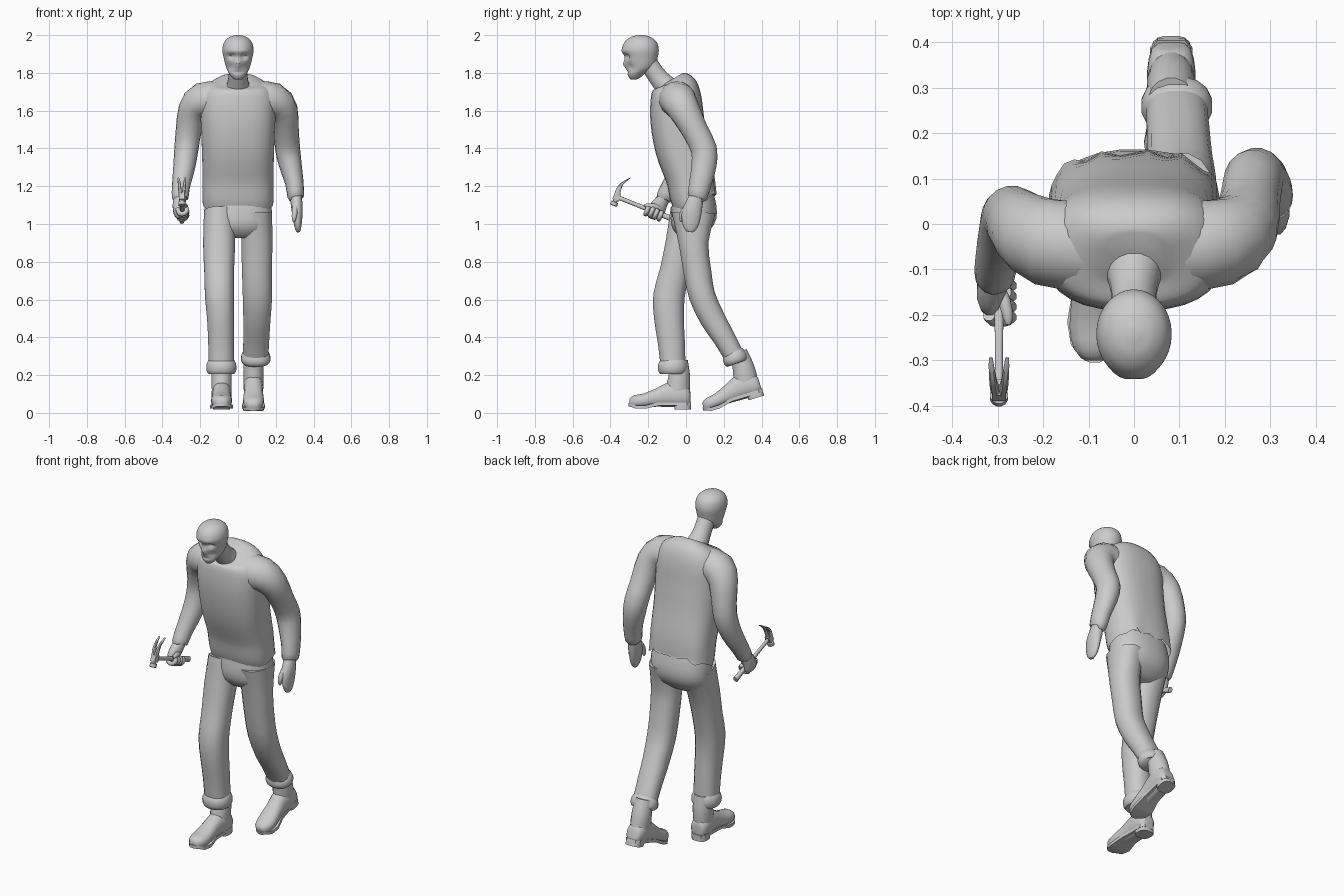
import bpy, bmesh, math
from mathutils import Vector, Matrix

X, Y, Z = Vector((1, 0, 0)), Vector((0, 1, 0)), Vector((0, 0, 1))


def finish(name, bm, angle=50):
    bmesh.ops.recalc_face_normals(bm, faces=bm.faces)
    me = bpy.data.meshes.new(name)
    bm.to_mesh(me)
    bm.free()
    ob = bpy.data.objects.new(name, me)
    bpy.context.collection.objects.link(ob)
    bpy.ops.object.select_all(action='DESELECT')
    ob.select_set(True)
    bpy.context.view_layer.objects.active = ob
    bpy.ops.object.shade_smooth_by_angle(angle=math.radians(angle))
    return ob


def sample(rings, steps):
    """Catmull-Rom interpolation of (x, y, z, ru, rv) rings."""
    out, n = [], len(rings)
    for i in range(n - 1):
        quad = [rings[max(i - 1, 0)], rings[i], rings[i + 1], rings[min(i + 2, n - 1)]]
        for s in range(steps):
            t = s / steps
            out.append([0.5 * (2 * b + (c - a) * t + (2 * a - 5 * b + 4 * c - d) * t * t
                               + (3 * b - a - 3 * c + d) * t ** 3) for a, b, c, d in zip(*quad)])
    return out + [list(rings[-1])]


def loft(name, rings, ref=X, sides=16, steps=2, power=2.0, flat=None, open_start=False,
         deform=None, matrix=None, angle=50):
    """Skin elliptical cross-sections along a path; ru lies along ref."""
    pts = sample(rings, steps)
    bm, loops = bmesh.new(), []
    for i, p in enumerate(pts):
        t = flat or (Vector(pts[min(i + 1, len(pts) - 1)][:3]) - Vector(pts[max(i - 1, 0)][:3])).normalized()
        u = (ref - t * ref.dot(t)).normalized()
        v = t.cross(u)
        loop = []
        for k in range(sides):
            a = 2 * math.pi * (k + 0.5) / sides
            c, s = math.cos(a), math.sin(a)
            cu = math.copysign(abs(c) ** (2 / power), c) * max(p[3], .002)
            sv = math.copysign(abs(s) ** (2 / power), s) * max(p[4], .002)
            co = Vector(p[:3]) + u * cu + v * sv
            loop.append(bm.verts.new(deform(co) if deform else co))
        loops.append(loop)
    for a, b in zip(loops, loops[1:]):
        for k in range(sides):
            bm.faces.new((a[k], a[(k + 1) % sides], b[(k + 1) % sides], b[k]))
    if not open_start:
        bm.faces.new(loops[0])
    bm.faces.new(loops[-1])
    if matrix:
        bm.transform(matrix)
    return finish(name, bm, angle)


def block(name, size, matrix):
    bm = bmesh.new()
    bmesh.ops.create_cube(bm, size=1)
    bm.transform(matrix @ Matrix.Diagonal((*size, 1)))
    return finish(name, bm, 30)


# head with eye hollows, cheeks and a mouth line pressed into the front
def face(co):
    if co.y > -.25:
        return co
    def bump(x, z, sx, sz):
        return math.exp(-((abs(co.x) - x) / sx) ** 2 - ((co.z - z) / sz) ** 2)
    co.y += .022 * bump(.033, 1.888, .017, .013) + .010 * bump(.04, 1.83, .018, .02)
    co.y += .006 * bump(0, 1.803, .03, .006) - .020 * bump(0, 1.845, .011, .02)
    co.y -= .006 * bump(.03, 1.913, .025, .01)
    return co


loft("head", [(0, -.277, 1.764, .016, .014), (0, -.272, 1.775, .03, .03), (0, -.264, 1.795, .046, .046),
              (0, -.24, 1.83, .063, .075), (0, -.238, 1.88, .076, .088), (0, -.242, 1.925, .083, .098),
              (0, -.24, 1.965, .072, .084), (0, -.24, 1.99, .045, .052), (0, -.24, 2.0, .012, .014)],
     sides=40, steps=5, flat=Z, deform=face)
loft("neck", [(0, -.07, 1.69, .075, .07), (0, -.125, 1.75, .056, .056), (0, -.165, 1.8, .049, .05),
              (0, -.21, 1.87, .05, .05)])


# sweater, open at the hem, with folds at the lower back
def folds(co):
    back = max(0, min(1, (co.y - .06) / .06)) * max(0, min(1, (1.32 - co.z) / .2))
    co.y += .010 * back * math.sin(co.x * 75)
    co.z += .014 * back * math.sin(co.x * 60 + 1)
    return co


loft("sweater", [(0, .05, 1.11, .187, .117), (0, .036, 1.15, .188, .122), (0, .02, 1.25, .188, .128),
                 (0, -.022, 1.4, .192, .141), (0, -.046, 1.55, .198, .143), (0, -.052, 1.66, .198, .136),
                 (0, -.055, 1.72, .175, .122), (0, -.062, 1.752, .13, .098), (0, -.07, 1.768, .065, .06)],
     sides=32, steps=3, power=2.6, open_start=True, deform=folds)

# trousers: seat, two legs, rolled cuffs
loft("trouser_seat", [(0, .04, 1.17, .165, .105), (0, .043, 1.1, .178, .118), (0, .04, 1.03, .18, .122),
                      (0, .03, .97, .165, .1), (0, .025, .925, .10, .05)], sides=24, power=2.3, flat=Z)
legs = {
    "left": [(.098, .04, 1.06, .083, .118), (.1, .04, .9, .084, .08), (.1, .06, .75, .08, .075),
             (.103, .085, .62, .079, .071), (.1, .14, .5, .073, .068), (.097, .2, .4, .07, .06),
             (.094, .25, .31, .068, .055)],
    "right": [(-.098, .025, 1.06, .083, .112), (-.1, -.025, .9, .086, .085), (-.1, -.06, .75, .08, .08),
              (-.098, -.09, .62, .078, .085), (-.092, -.09, .5, .073, .08), (-.089, -.078, .38, .07, .073),
              (-.088, -.07, .27, .069, .068)]}
cuffs = {
    "left": [(.094, .243, .32, .066, .055), (.094, .253, .303, .077, .064), (.094, .264, .278, .078, .066),
             (.094, .27, .262, .066, .056)],
    "right": [(-.088, -.071, .28, .068, .068), (-.088, -.07, .26, .079, .078), (-.088, -.07, .225, .08, .079),
              (-.088, -.07, .205, .068, .068)]}
for side in legs:
    loft(side + "_trouser_leg", legs[side], power=2.3)
    loft(side + "_trouser_cuff", cuffs[side], power=2.2)


# boots: shaft, foot, sole and heel, built with the heel at the origin
def boot(side, m):
    loft(side + "_boot_shaft", [(0, -.065, .27, .05, .05), (0, -.06, .2, .054, .056), (0, -.066, .14, .054, .064),
                                (0, -.075, .07, .05, .068)], flat=-Z, matrix=m)
    loft(side + "_boot_foot", [(0, -.002, .07, .025, .03), (0, -.012, .075, .044, .052), (0, -.06, .085, .054, .066),
                               (0, -.12, .086, .05, .066), (0, -.18, .072, .05, .05), (0, -.25, .055, .056, .038),
                               (0, -.30, .05, .046, .034), (0, -.325, .045, .022, .02)],
         power=2.3, flat=-Y, matrix=m)
    half = [(.002, .03), (-.02, .047), (-.1, .045), (-.17, .048), (-.24, .06), (-.29, .052), (-.32, .03), (-.33, .01)]
    bm = bmesh.new()
    base = [bm.verts.new((w, y, .012 + .016 * (y > -.18) + .012 * (y < -.31))) for y, w in half]
    base += [bm.verts.new((-v.co.x, v.co.y, v.co.z)) for v in reversed(base)]
    top = [bm.verts.new(v.co + Z * .018) for v in base]
    n, h = len(base), len(half)
    for k in range(n):
        bm.faces.new((base[k], base[(k + 1) % n], top[(k + 1) % n], top[k]))
    for row in (base, top):
        for k in range(h - 1):
            bm.faces.new((row[k], row[k + 1], row[n - 2 - k], row[n - 1 - k]))
    bm.transform(m)
    finish(side + "_boot_sole", bm, 35)
    loft(side + "_boot_heel", [(0, -.042, .008, .045, .044), (0, -.042, .034, .046, .044)],
         flat=Z, power=3, steps=1, matrix=m)


boot("right", Matrix.Translation((-.087, .025, .01)))
boot("left", Matrix.Translation((.082, .415, .084)) @ Matrix.Rotation(math.radians(17), 4, 'X'))

# sleeves
loft("left_sleeve", [(.11, -.05, 1.655, .10, .10), (.19, -.04, 1.652, .097, .096), (.24, -.008, 1.6, .083, .078),
                     (.255, .05, 1.49, .07, .067), (.263, .095, 1.395, .07, .066), (.278, .095, 1.31, .067, .06),
                     (.298, .077, 1.22, .06, .049), (.306, .06, 1.145, .053, .044), (.308, .057, 1.135, .04, .034)],
     ref=Y, sides=18)
loft("right_sleeve", [(-.11, -.05, 1.655, .10, .10), (-.19, -.04, 1.652, .097, .096), (-.24, -.012, 1.6, .083, .078),
                      (-.262, .012, 1.49, .07, .068), (-.273, .012, 1.4, .068, .064), (-.285, -.025, 1.3, .06, .058),
                      (-.302, -.08, 1.2, .05, .048), (-.306, -.115, 1.14, .045, .044),
                      (-.305, -.12, 1.13, .035, .035)], ref=Y, sides=18)

# relaxed hand with thumb
loft("left_hand", [(.307, .06, 1.16, .036, .03), (.31, .045, 1.11, .046, .032), (.314, .03, 1.06, .054, .029),
                   (.316, .025, 1.01, .048, .023), (.318, .022, .975, .034, .016), (.319, .02, .958, .016, .009)],
     ref=Y, sides=12)
loft("left_thumb", [(.305, .01, 1.1, .016, .016), (.3, -.018, 1.06, .016, .016), (.296, -.024, 1.025, .012, .012),
                    (.296, -.024, 1.01, .004, .004)], sides=8)

# hammer axes: along the handle and along the hammer head
HX, P = -.297, Vector((-.297, -.366, 1.143))
D, U = Vector((0, -.93, .367)), Vector((0, .367, .93))
TILT = Matrix.Translation(P) @ Matrix((X, -D, U)).transposed().to_4x4()

# gripping hand: palm, curled fingers and thumb
loft("right_palm", [(-.305, -.115, 1.14, .033, .033), (-.312, -.135, 1.11, .034, .04), (-.318, -.155, 1.075, .028, .048),
                    (-.316, -.16, 1.045, .02, .045), (-.312, -.16, 1.03, .01, .03)], sides=12)
for i in range(4):
    c = P + D * (-.175 - i * .025)
    arc = [(-.022, .005), (-.014, -.024), (.012, -.026), (.027, -.006), (.018, .016)]
    loft("right_finger_%d" % (i + 1), [(*(c + X * a + U * b), .013, .013 - .002 * (k == 4))
                                       for k, (a, b) in enumerate(arc)], ref=D, sides=8)
loft("right_thumb", [(*(P + D * s + X * a + U * b), r, r) for s, a, b, r in
                     [(-.235, -.005, .03, .017), (-.2, .012, .026, .015), (-.165, .02, .016, .012),
                      (-.15, .02, .012, .005)]], ref=Z, sides=8)

# hammer: handle, eye, neck and face, twin claws
loft("hammer_handle", [(*(P + D * s), ru, rv) for s, ru, rv in
                       [(-.345, .013, .017), (-.31, .013, .015), (-.2, .011, .013), (-.1, .009, .011),
                        (.015, .009, .012)]], sides=10, power=2.4)
block("hammer_eye", (.03, .036, .038), TILT)
loft("hammer_face", [(0, 0, -.012, .013, .013), (0, 0, -.026, .012, .012), (0, 0, -.029, .02, .02),
                     (0, 0, -.047, .02, .02), (0, 0, -.05, .017, .017)], sides=12, steps=1, flat=-Z, matrix=TILT, angle=35)
for s, label in ((1, "left"), (-1, "right")):
    loft("hammer_claw_" + label, [(s * .008, -.002, .01, .009, .017), (s * .011, -.006, .04, .009, .014),
                                  (s * .014, .0, .075, .008, .008), (s * .017, .018, .105, .006, .004),
                                  (s * .018, .03, .12, .004, .002)], sides=8, power=3, matrix=TILT, angle=35)
